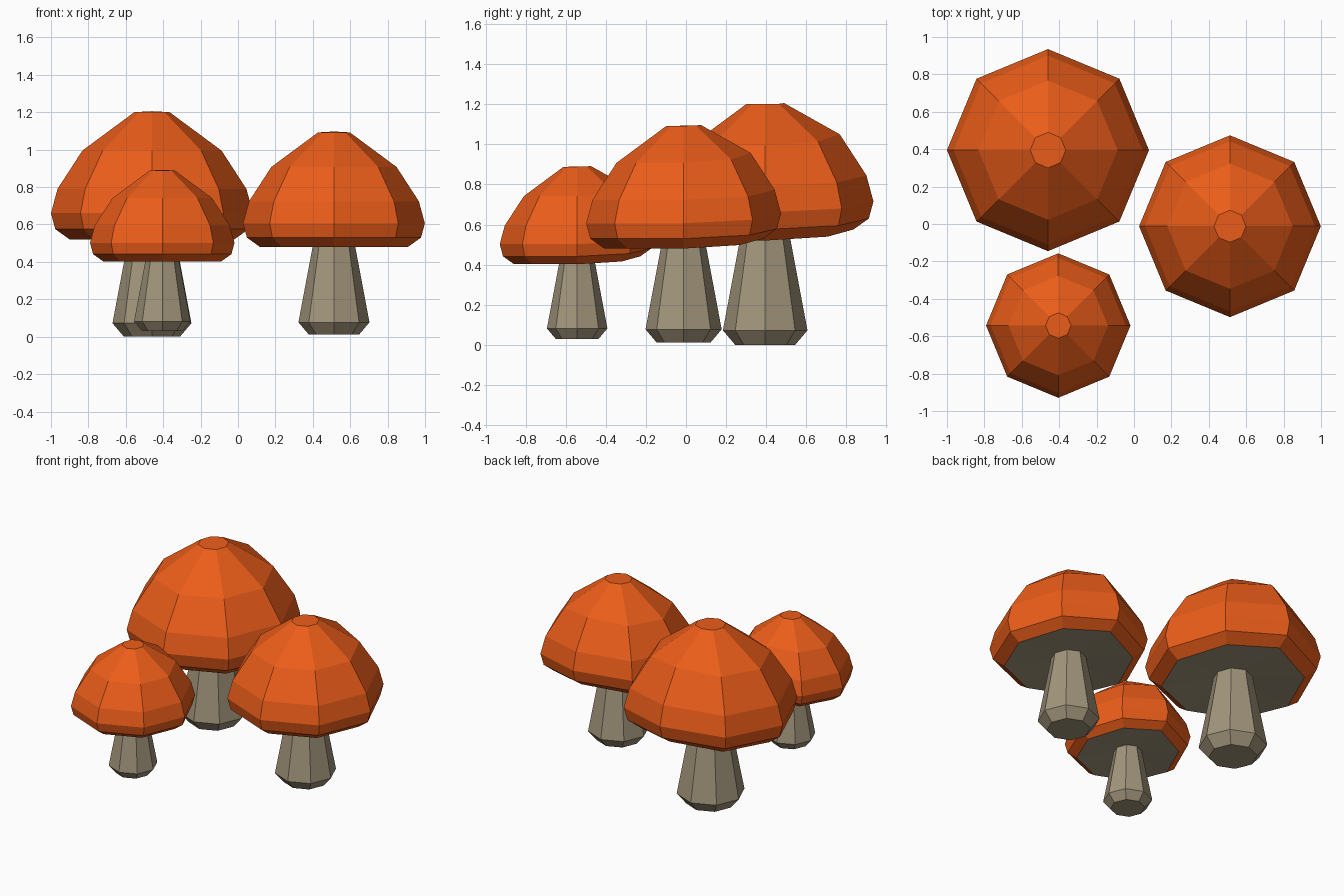
import bpy, bmesh, math

if "Cube" in bpy.data.objects:
    bpy.data.objects.remove(bpy.data.objects["Cube"])

SIDES = 8


def material(name, rgb):
    m = bpy.data.materials.new(name)
    m.diffuse_color = (*rgb, 1)
    m.use_nodes = True
    m.node_tree.nodes["Principled BSDF"].inputs["Base Color"].default_value = m.diffuse_color
    return m


ORANGE = material("cap_orange", (0.84, 0.11, 0.01))
BEIGE = material("stem_beige", (0.36, 0.30, 0.20))

# (radius, height) profiles for a mushroom of full size
STEM = [(0.15, 0.0), (0.211, 0.072), (0.125, 0.53), (0.12, 0.57)]
CAP = [(0.125, 0.555), (0.44, 0.52), (0.517, 0.575), (0.54, 0.66),
       (0.505, 0.79), (0.372, 0.995), (0.095, 1.2)]


def lathe(name, profile, place, mats, lift=0.0):
    """Eight-sided lathe; lift raises the back of the rings."""
    x, y, z, s = place
    bm = bmesh.new()
    rings = []
    for i, (r, h) in enumerate(profile):
        ring = []
        for k in range(SIDES):
            a = 2 * math.pi * k / SIDES
            up = lift * max(0.0, math.sin(a)) ** 3
            if i in (0, len(profile) - 1):
                up *= 0.1
            ring.append(bm.verts.new((r * s * math.cos(a), r * s * math.sin(a), (h + up) * s)))
        rings.append(ring)
    for i, (lo, hi) in enumerate(zip(rings, rings[1:])):
        for k in range(SIDES):
            n = (k + 1) % SIDES
            f = bm.faces.new((lo[k], lo[n], hi[n], hi[k]))
            # the cap's first band is its pale underside
            f.material_index = 1 if len(mats) > 1 and i == 0 else 0
    bm.faces.new(rings[-1])
    f = bm.faces.new(list(reversed(rings[0])))
    f.material_index = len(mats) - 1
    bmesh.ops.recalc_face_normals(bm, faces=bm.faces)
    me = bpy.data.meshes.new(name)
    bm.to_mesh(me)
    bm.free()
    for m in mats:
        me.materials.append(m)
    ob = bpy.data.objects.new(name, me)
    ob.location = (x, y, z)
    bpy.context.collection.objects.link(ob)


# Three mushrooms: x, y, base height, scale
for label, place in {
    "large": (-0.46, 0.395, 0.0, 1.0),
    "medium": (0.513, -0.012, 0.012, 0.9),
    "small": (-0.405, -0.543, 0.03, 0.715),
}.items():
    lathe(label + "_stem", STEM, place, [BEIGE])
    lathe(label + "_cap", CAP, place, [ORANGE, BEIGE], lift=0.055)
